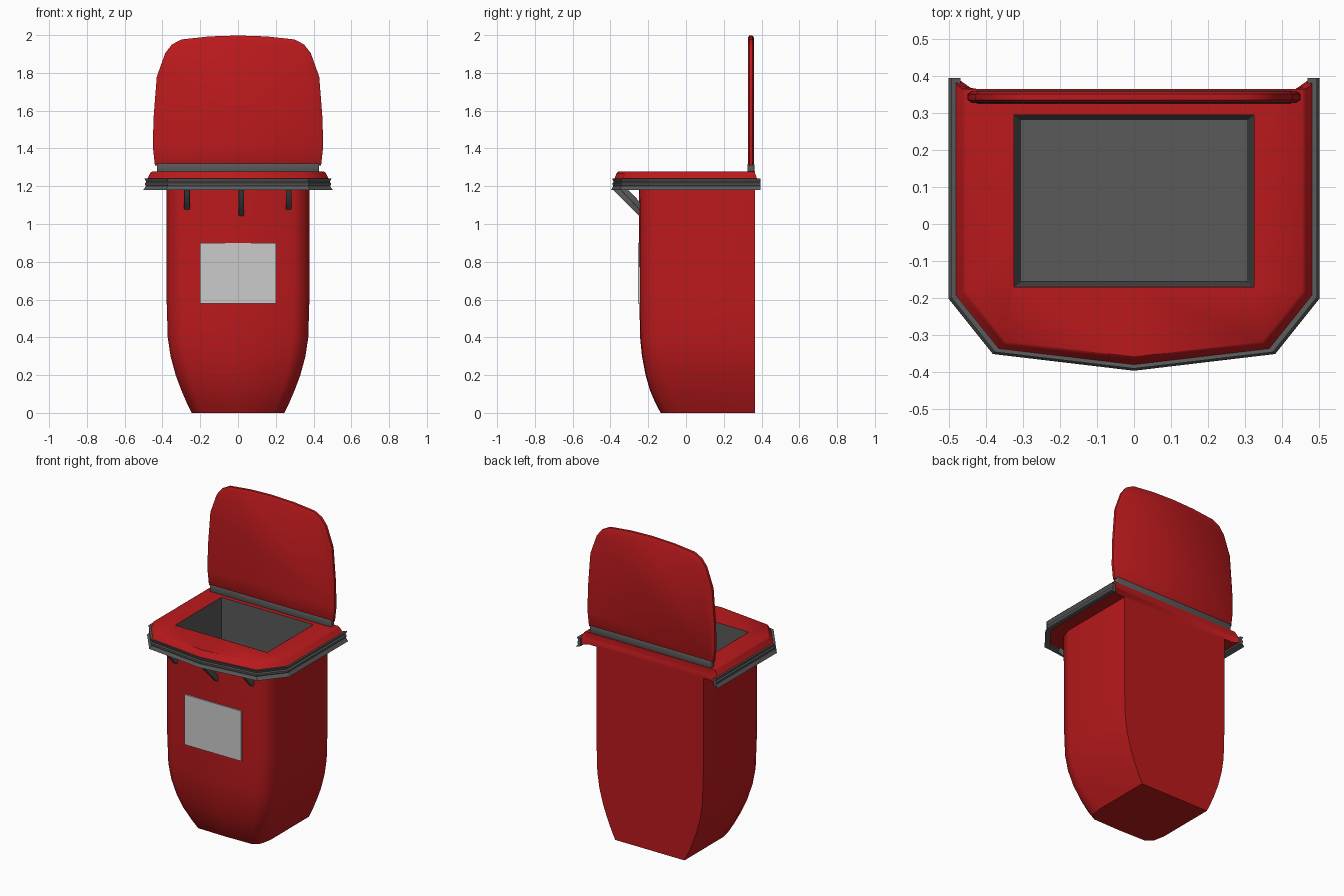
import bpy, bmesh, math
from mathutils import Vector

if "Cube" in bpy.data.objects:
    bpy.data.objects.remove(bpy.data.objects["Cube"])


def material(name, rgb):
    m = bpy.data.materials.new(name)
    m.diffuse_color = (*rgb, 1)
    m.use_nodes = True
    m.node_tree.nodes["Principled BSDF"].inputs["Base Color"].default_value = m.diffuse_color
    return m


RED = material("red_plastic", (0.5, 0.01, 0.012))
DARK = material("dark_rubber", (0.1, 0.1, 0.1))


def finish(name, bm, mat=None, angle=50, recalc=True):
    if recalc:
        bmesh.ops.recalc_face_normals(bm, faces=bm.faces)
    me = bpy.data.meshes.new(name)
    bm.to_mesh(me)
    bm.free()
    ob = bpy.data.objects.new(name, me)
    bpy.context.collection.objects.link(ob)
    if mat:
        me.materials.append(mat)
    bpy.ops.object.select_all(action='DESELECT')
    ob.select_set(True)
    bpy.context.view_layer.objects.active = ob
    bpy.ops.object.shade_smooth_by_angle(angle=math.radians(angle))
    return ob


def loft(name, rings, mat, closed=True, wrap=False, cap_first=False, cap_last=False, angle=50, recalc=True):
    """Skin equal-length rings; wrap joins last ring to first and caps the open ends."""
    bm = bmesh.new()
    vs = [[bm.verts.new(p) for p in r] for r in rings]
    n = len(rings[0])
    for k in range(len(vs) if wrap else len(vs) - 1):
        a, b = vs[k], vs[(k + 1) % len(vs)]
        for i in range(n if closed else n - 1):
            j = (i + 1) % n
            bm.faces.new((a[i], a[j], b[j], b[i]))
    if cap_first:
        bm.faces.new(vs[0])
    if cap_last:
        bm.faces.new(vs[-1])
    if not closed:
        bm.faces.new([v[0] for v in vs])
        bm.faces.new([v[-1] for v in vs])
    return finish(name, bm, mat, angle, recalc)


def mirror(half):
    """Half outline on +x, back to front, continued on -x."""
    return half + [(-x, y) for x, y in reversed(half) if x > 1e-6]


def box(name, corners, mat, bevel=0):
    bm = bmesh.new()
    bmesh.ops.create_cube(bm, size=1)
    lo, hi = Vector(corners[0]), Vector(corners[1])
    for v in bm.verts:
        v.co = Vector([(lo[i] + hi[i]) / 2 + v.co[i] * (hi[i] - lo[i]) for i in range(3)])
    if bevel:
        bmesh.ops.bevel(bm, geom=bm.edges[:], offset=bevel, segments=2, affect='EDGES', profile=0.5)
    return finish(name, bm, mat)


# Body: flat back, chamfered front corners, tapered foot
def body_ring(z, hw, front):
    cx, cy = hw * 0.22, 0.105
    half = [(hw, 0.365), (hw, front + cy), (hw - cx * 0.28, front + cy * 0.32), (hw - cx, front), (0, front - 0.004)]
    return [(x, y, z) for x, y in mirror(half)]


levels = [(0, .245, -.13), (.05, .27, -.157), (.12, .30, -.187), (.2, .33, -.21), (.3, .357, -.229),
          (.4, .372, -.239), (.6, .378, -.243), (1.21, .378, -.245)]
loft("bin_body", [body_ring(*l) for l in levels], RED, cap_first=True)

# Collar: ring with a rectangular opening
outline = mirror([(0.455, 0.365), (0.5, 0.395), (0.5, -0.2), (0.38, -0.35), (0, -0.395)])
opening = mirror([(0.325, 0.295), (0.325, 0.2), (0.325, -0.05), (0.325, -0.17), (0, -0.17)])


def collar_ring(s, z, pull=0):
    return [(x * s, min(y * s if y < 0 else y, 0.395 - pull), z) for x, y in outline]


def opening_ring(s, z):
    return [(x * s, 0.0625 + (y - 0.0625) * s, z) for x, y in opening]


loft("rim_collar", [opening_ring(1.0, 1.2), collar_ring(.96, 1.2), collar_ring(.975, 1.235),
                    collar_ring(.955, 1.243, .02), collar_ring(.93, 1.27, .03), collar_ring(.91, 1.277, .03),
                    opening_ring(1.0, 1.277)], RED, wrap=True, angle=40)

# Grey liner seen through the opening
loft("inner_liner", [opening_ring(1.0, 1.278), opening_ring(.94, .3)][::-1], DARK, cap_first=True)

# Ridged trim running round the sides and front
trim = mirror([(0.5, 0.395), (0.5, -0.2), (0.38, -0.35), (0, -0.395)])
trim_profile = [(.94, 1.19), (1.005, 1.18), (.975, 1.2), (.985, 1.208), (.985, 1.216), (.97, 1.222),
                (.99, 1.242), (.94, 1.238)]
loft("rim_trim", [[(x * s, y * s if y < 0 else y, z) for x, y in trim] for s, z in trim_profile],
     DARK, closed=False, wrap=True, angle=30)

# Raised lid
lid_half = [(.44, 1.31), (.45, 1.4), (.448, 1.55), (.43, 1.78), (.385, 1.905), (.35, 1.95), (.30, 1.977), (.15, 1.993), (0, 1.998)]
lid_outline = mirror(lid_half)


def lid_ring(y, inset):
    return [(x * (1 - inset / .45), y, 1.65 + (z - 1.65) * (1 - inset / .34)) for x, z in lid_outline]


loft("lid", [lid_ring(.327, .012), lid_ring(.335, 0), lid_ring(.352, 0), lid_ring(.36, .012)],
     RED, cap_first=True, cap_last=True)

# Hinge bar under the lid
box("hinge_bar", ((-.43, .325, 1.27), (.43, .362, 1.322)), DARK, .008)

# Front label
box("front_label", ((-.2, -.255, .58), (.2, -.24, .9)), None)

# Support struts beneath the front of the rim
for i, (x, y0, y1, z1) in enumerate([(-.27, -.34, -.235, 1.085), (.018, -.38, -.235, 1.05), (.268, -.34, -.235, 1.085)]):
    a, b = Vector((x, y0, 1.195)), Vector((x, y1, z1))
    ob = box(f"rim_strut_{i + 1}", ((-.015, -.015, 0), (.015, .015, (b - a).length)), DARK, .004)
    ob.location = a
    ob.rotation_euler = (math.atan2(-(b.y - a.y), b.z - a.z), 0, 0)
